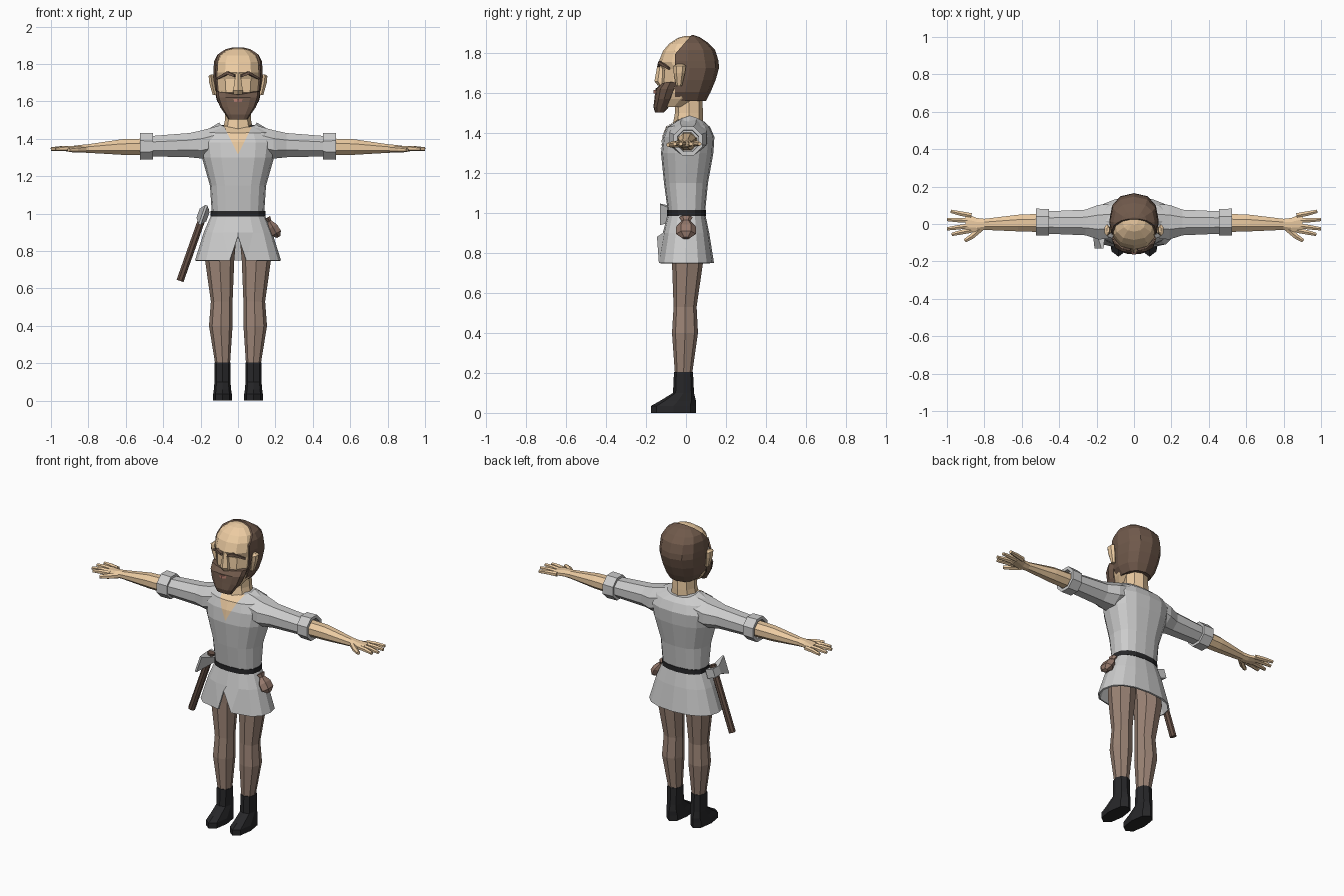
import bpy, bmesh
from math import sin, cos, pi, radians
from mathutils import Vector, Matrix

if "Cube" in bpy.data.objects:
    bpy.data.objects.remove(bpy.data.objects["Cube"])

SKIN, BROWN = (.84, .60, .36, 1), (.16, .10, .07, 1)
HOSE, BLACK = (.33, .23, .18, 1), (.02, .02, .022, 1)
LEATHER, LIP, WOOD = (.30, .19, .15, 1), (.50, .22, .17, 1), (.13, .08, .06, 1)


def spow(v, e):
    return (1 if v >= 0 else -1) * abs(v) ** e


def oval(z, cx, rx, yf, yb, n=8, e=1.0, dip=0.0):
    """Horizontal ring; vertex 0 faces the front."""
    cy, ry = (yf + yb) / 2, (yb - yf) / 2
    out = []
    for i in range(n):
        a = 2 * pi * i / n
        s, c = sin(a), -cos(a)
        out.append(Vector((cx + rx * spow(s, e), cy + ry * spow(c, e), z - dip * abs(c))))
    return out


def xring(x, cy, cz, ry, rz, n=8):
    """Ring perpendicular to x."""
    return [Vector((x, cy + ry * cos(2 * pi * (i + .5) / n), cz + rz * sin(2 * pi * (i + .5) / n)))
            for i in range(n)]


def loft(name, rings, color=None, mirror=False, caps=True):
    bm = bmesh.new()
    rows = [[bm.verts.new(p) for p in r] for r in rings]
    n = len(rows[0])
    for a, b in zip(rows, rows[1:]):
        for i in range(n):
            bm.faces.new((a[i], a[(i + 1) % n], b[(i + 1) % n], b[i]))
    if caps:
        bm.faces.new(rows[0])
        bm.faces.new(rows[-1])
    bmesh.ops.recalc_face_normals(bm, faces=bm.faces[:])
    me = bpy.data.meshes.new(name)
    bm.to_mesh(me)
    bm.free()
    ob = bpy.data.objects.new(name, me)
    bpy.context.collection.objects.link(ob)
    if color:
        key = "mat_%d_%d_%d" % tuple(int(c * 255) for c in color[:3])
        m = bpy.data.materials.get(key) or bpy.data.materials.new(key)
        m.diffuse_color = color
        m.use_nodes = True
        m.node_tree.nodes["Principled BSDF"].inputs["Base Color"].default_value = m.diffuse_color
        me.materials.append(m)
    if mirror:
        ob.modifiers.new("Mirror", 'MIRROR')
    return ob


def tube(name, pts, color, n=6, mirror=False):
    """Tube through (x, y, z, radius) points."""
    ps = [Vector(p[:3]) for p in pts]
    q = (ps[-1] - ps[0]).to_track_quat('Z', 'Y')
    rings = [[p + q @ Vector((cos(2 * pi * (i + .5) / n), sin(2 * pi * (i + .5) / n), 0)) * d[3]
              for i in range(n)] for p, d in zip(ps, pts)]
    return loft(name, rings, color, mirror)


def cut(ob, co, no, fill=True):
    """Remove everything on the normal's side of a plane."""
    bm = bmesh.new()
    bm.from_mesh(ob.data)
    r = bmesh.ops.bisect_plane(bm, geom=bm.verts[:] + bm.edges[:] + bm.faces[:],
                               plane_co=co, plane_no=Vector(no).normalized(), clear_outer=True)
    if fill:
        bmesh.ops.holes_fill(bm, edges=[g for g in r['geom_cut'] if isinstance(g, bmesh.types.BMEdge)])
    bm.to_mesh(ob.data)
    bm.free()


# Boots and legs
loft("boot", [oval(z, .083, rx, f, b, 8, .85) for z, rx, f, b in [
    (0, .050, -.175, .05), (.035, .050, -.175, .05), (.06, .046, -.13, .05),
    (.10, .043, -.065, .04), (.205, .043, -.06, .035)]], BLACK, True)
loft("leg", [oval(*r, 8, .9) for r in [
    (.19, .082, .039, -.055, .03), (.40, .092, .063, -.07, .06), (.53, .087, .058, -.062, .053),
    (.75, .098, .078, -.07, .085), (.93, .08, .075, -.075, .08)]], HOSE, True)

# Skirt, with a slit in the front of the hem
hem = oval(.75, 0, .23, -.145, .14, 16, .85)
hem[0].z = .88
hem[1].x, hem[-1].x = .045, -.045
skirt = loft("skirt", [oval(1.0, 0, .14, -.09, .095, 16, .85),
                       oval(.90, 0, .183, -.116, .116, 16, .85), hem], caps=False)
skirt.modifiers.new("Thickness", 'SOLIDIFY').thickness = .01
loft("belt", [oval(z, 0, .146, -.096, .101, 16, .85) for z in (.985, 1.015)], BLACK)


# Tunic body, and the bare chest patch that follows its surface
def torso_rings(g):
    rows = [(1.0, .14, -.09, .095, 0), (1.15, .15, -.11, .11, 0), (1.30, .193, -.125, .137, 0),
            (1.38, .205, -.115, .142, 0), (1.44, .18, -.095, .12, .01), (1.487, .10, -.05, .09, .03)]
    return [oval(z + g * .5, 0, rx + g, f - g, b + g, 16, .8, d) for z, rx, f, b, d in rows]


loft("tunic", torso_rings(0))
chest = loft("chest", torso_rings(.004), SKIN)
for s in (1, -1):
    cut(chest, (0, 0, 1.315), (s * .17, 0, -.085), False)
cut(chest, (0, -.02, 0), (0, 1, 0), False)

# Sleeves, cuffs and arms
loft("sleeve", [xring(*r) for r in [
    (.09, .015, 1.395, .10, .085), (.19, .01, 1.37, .10, .082), (.26, .008, 1.366, .074, .070),
    (.48, .008, 1.36, .064, .058)]], None, True)
loft("cuff", [xring(x, .01, 1.36, r, r) for x, r in [
    (.455, .060), (.455, .076), (.525, .078), (.525, .058), (.50, .056)]], None, True)
loft("forearm", [xring(*r) for r in [
    (.49, .006, 1.357, .053, .048), (.62, .005, 1.356, .048, .045), (.80, -.002, 1.348, .032, .025),
    (.84, -.005, 1.347, .040, .022), (.90, .005, 1.347, .055, .014)]], SKIN, True)
for i, (y0, y1, x1) in enumerate([(.045, .068, .98), (.018, .024, 1.0), (-.009, -.026, 1.0), (-.034, -.056, .975)]):
    tube("finger_%d" % (i + 1), [(.87, y0, 1.347, .015), ((.88 + x1) / 2, (y0 + y1) / 2, 1.348, .014),
                                 (x1, y1, 1.345, .010)], SKIN, 6, True)
tube("thumb", [(.82, -.025, 1.345, .018), (.865, -.065, 1.343, .016), (.905, -.09, 1.34, .011)], SKIN, 6, True)

# Neck and head
loft("neck", [oval(*r, 8, .9) for r in [
    (1.42, 0, .085, -.07, .085), (1.50, 0, .07, -.055, .085), (1.60, 0, .066, -.055, .08)]], SKIN)
HEAD = [(1.60, .105, -.125, .115), (1.66, .118, -.125, .14), (1.72, .124, -.122, .157),
        (1.755, .124, -.137, .155), (1.81, .120, -.115, .138), (1.845, .103, -.085, .105), (1.875, .060, -.04, .06),
        (1.885, .02, -.005, .03)]
loft("head", [oval(1.53, 0, .06, -.12, 0, 12, .85), oval(1.57, 0, .09, -.125, .07, 12, .85)]
     + [oval(z, 0, rx, f, b, 12, .85) for z, rx, f, b in HEAD], SKIN)

# Hair: an enlarged head shell with the face and bald crown cut away
hair = loft("hair", [oval(1.56, 0, .085, -.10, .10, 12, .85)]
            + [oval(z + .004, 0, rx + .008, f - .008, b + .008, 12, .85) for z, rx, f, b in HEAD], BROWN)
cut(hair, (0, -.08, 1.765), (0, -.75, .65))
cut(hair, (0, -.055, 1.7), (0, -1, 0))

# Beard, mouth, nose, brows and ears
beard_top = oval(1.655, 0, .119, -.126, -.03, 12, .8)
for v in beard_top:
    v.z -= .02 * (1 - abs(v.x) / .119)
loft("beard", [oval(*r, 12, .8) for r in [
    (1.502, 0, .05, -.155, -.11), (1.53, 0, .068, -.163, -.085), (1.57, 0, .096, -.158, -.06),
    (1.62, 0, .114, -.153, -.035)]] + [beard_top], BROWN)
loft("mouth", [oval(z, 0, .045, -.163, -.12, 4, .6) for z in (1.598, 1.614)], LIP)
loft("nose", [oval(*r, 6) for r in [
    (1.638, 0, .028, -.142, -.09), (1.658, 0, .03, -.158, -.09), (1.755, 0, .014, -.14, -.09)]], SKIN)
tube("eyebrow", [(.018, -.137, 1.737, .010), (.055, -.130, 1.752, .012), (.112, -.085, 1.722, .007)], BROWN, 4, True)
loft("ear", [oval(*r, 6) for r in [
    (1.635, .125, .012, -.05, -.02), (1.70, .140, .016, -.062, -.005), (1.735, .144, .015, -.065, 0),
    (1.745, .138, .008, -.045, -.015)]], SKIN, True)

# Hand axe hanging from the belt
tube("axe_handle", [(-.31, -.02, .64, .021), (-.172, -.02, 1.03, .021)], WOOD, 8)
turn = Matrix.Translation((-.187, -.02, .993)) @ Matrix.Rotation(radians(19.6), 4, 'Y')
loft("axe_head", [[turn @ Vector((sx * hx, y, sz * hz)) for sx, sz in ((-1, -1), (1, -1), (1, 1), (-1, 1))]
                  for y, hx, hz in [(.045, .028, .027), (-.015, .028, .025), (-.11, .006, .055)]])

# Belt pouch: a bag tilted outwards with a pinched neck
tilt = Matrix.Translation((.188, 0, .925)) @ Matrix.Rotation(radians(-30), 4, 'Y')
loft("pouch", [[tilt @ v for v in oval(z, 0, rx, -ry, ry, 6)] for z, rx, ry in [
    (-.058, .012, .02), (-.035, .032, .05), (.005, .03, .05), (.04, .012, .022), (.062, .02, .034)]], LEATHER)
